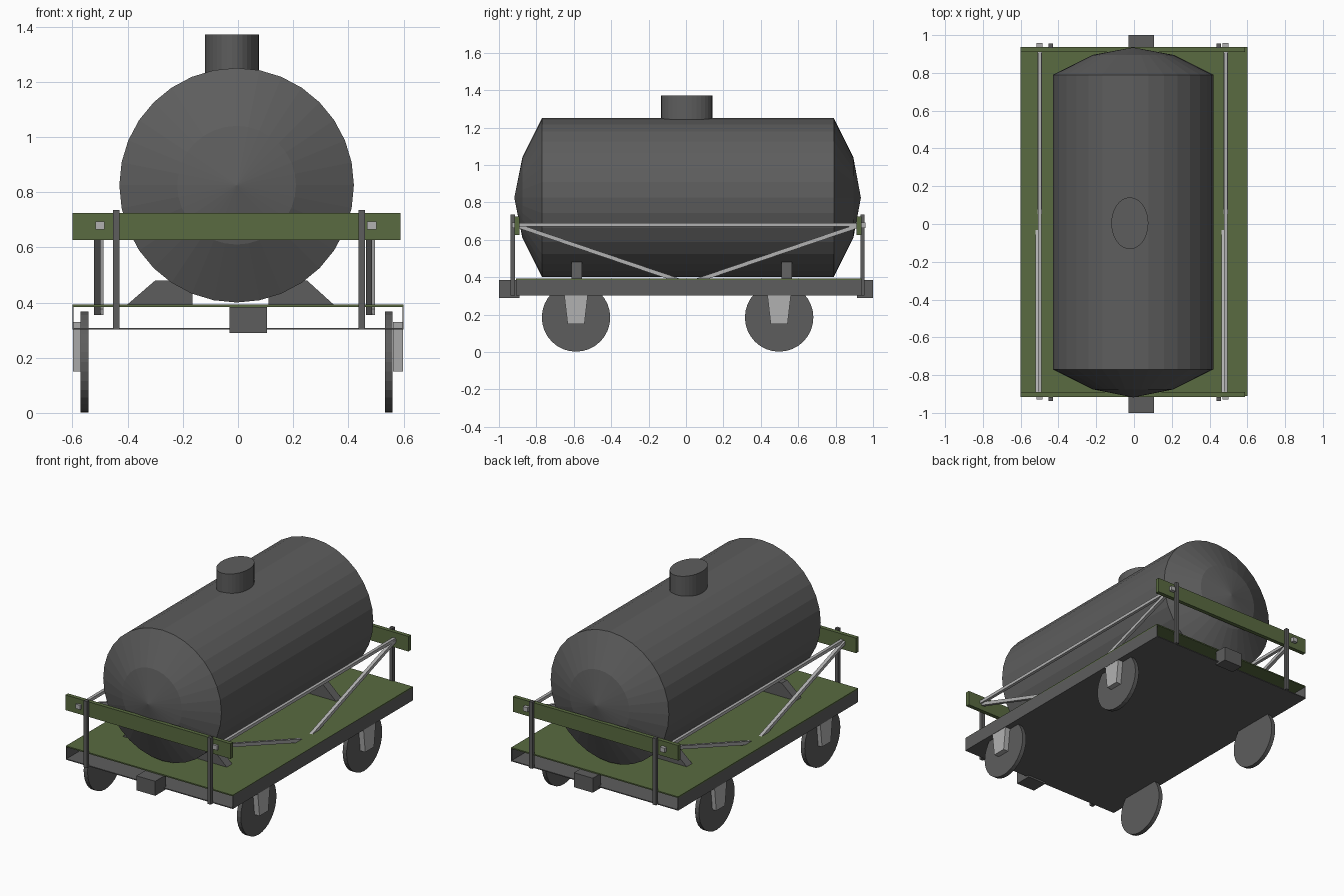
import bpy, bmesh
from math import cos, sin, pi
from mathutils import Vector

if "Cube" in bpy.data.objects:
    bpy.data.objects.remove(bpy.data.objects["Cube"])


def material(name, rgb):
    m = bpy.data.materials.new(name)
    m.diffuse_color = (*rgb, 1)
    m.use_nodes = True
    m.node_tree.nodes["Principled BSDF"].inputs["Base Color"].default_value = m.diffuse_color
    return m


DARK = material("dark grey", (0.11, 0.11, 0.11))
GREEN = material("olive green", (0.10, 0.145, 0.052))
LIGHT = material("light grey", (0.44, 0.44, 0.44))


def finish(name, bm, mat):
    bmesh.ops.recalc_face_normals(bm, faces=bm.faces)
    me = bpy.data.meshes.new(name)
    bm.to_mesh(me)
    bm.free()
    me.materials.append(mat)
    ob = bpy.data.objects.new(name, me)
    bpy.context.collection.objects.link(ob)
    return ob


def loft(name, rings, mat):
    """Bridge equal-sized rings of points and cap both ends."""
    bm = bmesh.new()
    vs = [[bm.verts.new(p) for p in r] for r in rings]
    n = len(rings[0])
    for a, b in zip(vs, vs[1:]):
        for i in range(n):
            j = (i + 1) % n
            bm.faces.new((a[i], a[j], b[j], b[i]))
    bm.faces.new(vs[0])
    bm.faces.new(vs[-1])
    return finish(name, bm, mat)


def box(name, x0, x1, y0, y1, z0, z1, mat):
    rect = lambda z: [(x0, y0, z), (x1, y0, z), (x1, y1, z), (x0, y1, z)]
    return loft(name, [rect(z0), rect(z1)], mat)


def rod(name, a, b, w, mat):
    """Square bar between two points lying in a plane of constant x."""
    a, b = Vector(a), Vector(b)
    side = Vector((w / 2, 0, 0))
    up = (b - a).normalized().cross(Vector((1, 0, 0))) * w / 2
    ring = lambda p: [p - side - up, p + side - up, p + side + up, p - side + up]
    return loft(name, [ring(a), ring(b)], mat)


# Tank: lathed profile along y with two-step conical ends
N = 32
bm = bmesh.new()
rings = []
for y, r in ((-0.77, 0.425), (-0.875, 0.215), (0.895, 0.215), (0.79, 0.425)):
    rings.append([bm.verts.new((-0.005 + r * cos(2 * pi * i / N), y,
                                0.825 + r * sin(2 * pi * i / N))) for i in range(N)])
front, front_in, back_in, back = rings
tips = [bm.verts.new((-0.005, y, 0.825)) for y in (-0.918, 0.935)]
for i in range(N):
    j = (i + 1) % N
    for a, b in ((front_in, front), (front, back), (back, back_in)):
        bm.faces.new((a[i], a[j], b[j], b[i]))
    bm.faces.new((tips[0], front_in[i], front_in[j]))
    bm.faces.new((tips[1], back_in[i], back_in[j]))
finish("tank", bm, DARK)

# Oval filler dome
loft("filler_dome", [[(-0.022 + 0.098 * cos(2 * pi * i / 32), 0.004 + 0.137 * sin(2 * pi * i / 32), z)
                      for i in range(32)] for z in (1.2, 1.372)], DARK)

# Hollow deck, open at both ends
Y0, Y1 = -0.91, 0.938
box("deck_top", -0.6, 0.6, Y0, Y1, 0.384, 0.392, GREEN)
box("deck_bottom", -0.6, 0.6, Y0, Y1, 0.302, 0.308, DARK)
for s, x in (("left", -0.6), ("right", 0.596)):
    box("deck_side_" + s, x, x + 0.004, Y0, Y1, 0.302, 0.39, DARK)

# Couplers, end beams and posts
for s, y0, y1, beam, post in (("front", -1, -0.89, -0.916, -0.938),
                              ("back", 0.915, 1, 0.911, 0.932)):
    box("coupler_" + s, -0.03, 0.105, y0, y1, 0.29, 0.384, DARK)
    box("end_beam_" + s, -0.6, 0.588, beam, beam + 0.026, 0.627, 0.725, GREEN)
    for x in (-0.453, 0.436):
        box("post_" + s, x, x + 0.024, post, post + 0.023, 0.303, 0.736, DARK)

# Side tie rods with end nuts and V-shaped braces
for s, x in (("left", -0.499), ("right", 0.486)):
    rod("tie_rod_" + s, (x, -0.92, 0.68), (x, 0.95, 0.68), 0.02, LIGHT)
    for y in (-0.93, 0.935):
        box("rod_nut_" + s, x - 0.018, x + 0.015, y, y + 0.024, 0.664, 0.693, LIGHT)
    rod("front_brace_" + s, (x - 0.011, -0.9, 0.675), (x - 0.011, 0.01, 0.366), 0.022, LIGHT)
    rod("back_brace_" + s, (x, 0.92, 0.675), (x, 0.01, 0.366), 0.022, LIGHT)

# Axle positions: saddles, wheels and axle guards
for s, y in (("front", -0.588), ("back", 0.498)):
    ys = y + (0.005 if y < 0 else 0.04)
    for profile in (((-0.41, 0.385), (-0.165, 0.385), (-0.165, 0.48), (-0.3, 0.48)),
                    ((0.11, 0.385), (0.355, 0.385), (0.25, 0.48), (0.11, 0.48))):
        loft("saddle_" + s, [[(px, ys + d, pz) for px, pz in profile]
                             for d in (-0.028, 0.028)], DARK)
    for x in (-0.57, 0.532):
        loft("wheel_" + s, [[(xx, y + 0.183 * cos(2 * pi * i / 32), 0.185 + 0.183 * sin(2 * pi * i / 32))
                             for i in range(32)] for xx in (x, x + 0.028)], DARK)
    for x in (-0.598, 0.562):
        loft("axle_guard_" + s, [[(x, y - w, z), (x + 0.036, y - w, z), (x + 0.036, y + w, z), (x, y + w, z)]
                                 for z, w in ((0.15, 0.045), (0.33, 0.066))], LIGHT)
